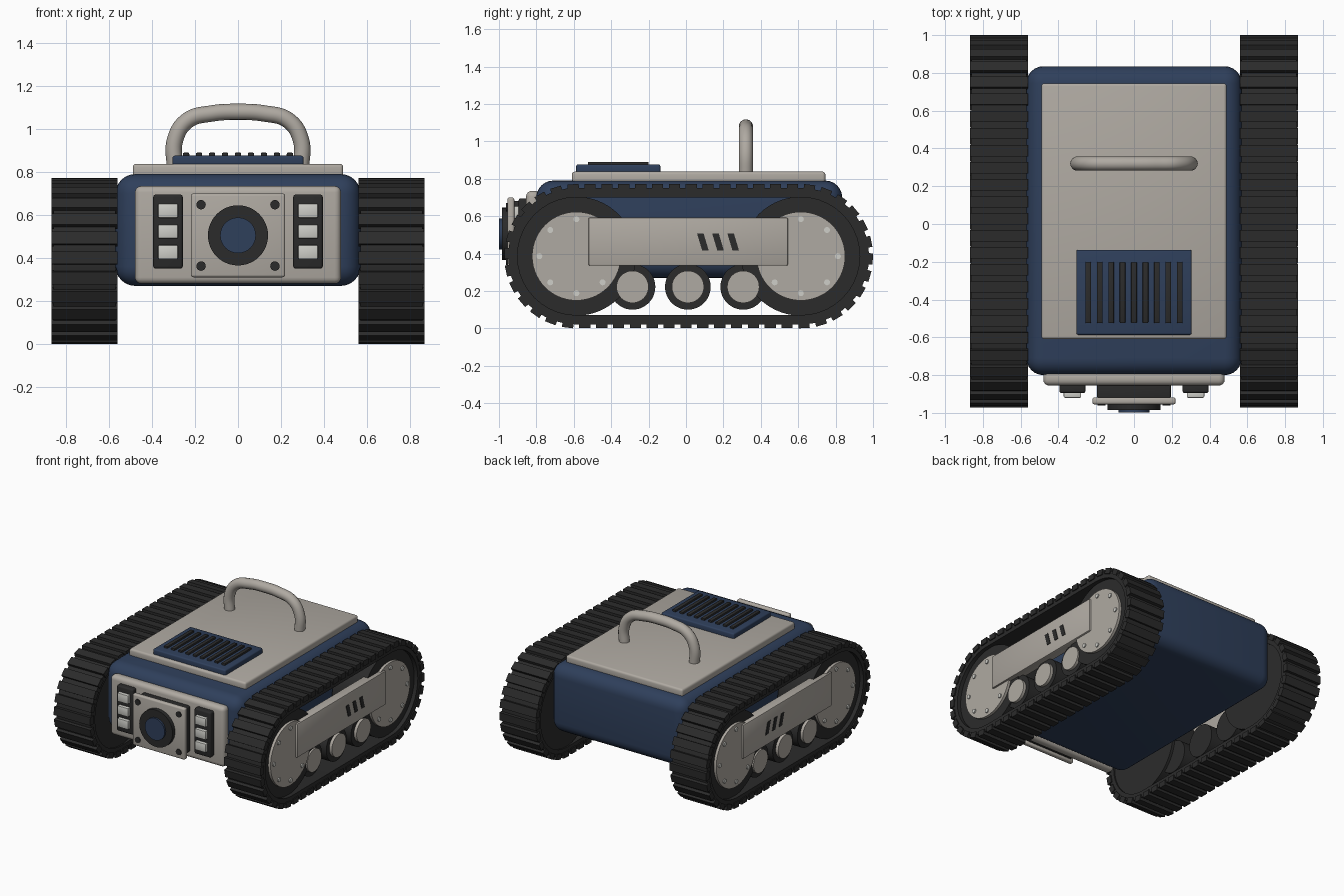
import bpy, bmesh, math
from mathutils import Matrix, Vector

if "Cube" in bpy.data.objects:
    bpy.data.objects.remove(bpy.data.objects["Cube"])


def material(name, r, g, b):
    m = bpy.data.materials.new(name)
    m.use_nodes = True
    m.diffuse_color = (r, g, b, 1)
    bsdf = m.node_tree.nodes["Principled BSDF"]
    bsdf.inputs["Base Color"].default_value = (r, g, b, 1)
    bsdf.inputs["Roughness"].default_value = 0.6
    return m


BEIGE = material("warm_grey", 0.43, 0.40, 0.36)
BLUE = material("navy_blue", 0.028, 0.05, 0.105)
DARK = material("dark_rubber", 0.024, 0.024, 0.024)
PALE = material("pale_lamp", 0.62, 0.62, 0.58)


def finish(bm, name, mat):
    bmesh.ops.recalc_face_normals(bm, faces=bm.faces)
    me = bpy.data.meshes.new(name)
    bm.to_mesh(me)
    bm.free()
    ob = bpy.data.objects.new(name, me)
    bpy.context.collection.objects.link(ob)
    me.materials.append(mat)
    bpy.ops.object.select_all(action="DESELECT")
    ob.select_set(True)
    bpy.context.view_layer.objects.active = ob
    bpy.ops.object.shade_smooth_by_angle(angle=math.radians(35))
    return ob


def box(name, mat, xs, ys, zs, bevel=0.0, segments=3):
    bm = bmesh.new()
    lo, hi = [Vector(v) for v in zip(*(sorted(p) for p in (xs, ys, zs)))]
    bmesh.ops.create_cube(bm, size=1, matrix=Matrix.Translation((lo + hi) / 2)
                          @ Matrix.Diagonal((*(hi - lo), 1)))
    if bevel:
        bmesh.ops.bevel(bm, geom=bm.edges[:], offset=bevel, segments=segments,
                        profile=0.5, affect="EDGES")
    return finish(bm, name, mat)


def disc(name, mat, axis, start, end, u, v, radius, sides=48):
    """Cylinder along X (u=y, v=z) or along Y (u=x, v=z)."""
    bm = bmesh.new()
    mid = (start + end) / 2
    if axis == "X":
        place = Matrix.Translation((mid, u, v)) @ Matrix.Rotation(math.pi / 2, 4, "Y")
    else:
        place = Matrix.Translation((u, mid, v)) @ Matrix.Rotation(math.pi / 2, 4, "X")
    bmesh.ops.create_cone(bm, cap_ends=True, segments=sides, radius1=radius,
                          radius2=radius, depth=abs(end - start), matrix=place)
    return finish(bm, name, mat)


def prism(name, mat, outline, x0, x1):
    """Extrude a (y, z) outline along X."""
    bm = bmesh.new()
    face = bm.faces.new([bm.verts.new((x0, y, z)) for y, z in outline])
    out = bmesh.ops.extrude_face_region(bm, geom=[face])
    verts = [g for g in out["geom"] if isinstance(g, bmesh.types.BMVert)]
    bmesh.ops.translate(bm, verts=verts, vec=(x1 - x0, 0, 0))
    return finish(bm, name, mat)


# Hull and top deck
box("hull", BLUE, (-0.57, 0.57), (-0.80, 0.835), (0.27, 0.79), 0.09, 6)
box("top_deck", BEIGE, (-0.49, 0.49), (-0.61, 0.745), (0.77, 0.838), 0.015)

# Vent with slats
box("vent_base", BLUE, (-0.305, 0.305), (-0.587, -0.137), (0.82, 0.876), 0.01)
for i in range(9):
    x = -0.242 + i * 0.0605
    box(f"vent_slat_{i + 1}", DARK, (x - 0.015, x + 0.015), (-0.525, -0.2),
        (0.865, 0.89), 0.005, 2)

# Carrying handle
curve = bpy.data.curves.new("handle", "CURVE")
curve.dimensions = "3D"
curve.bevel_depth = 0.038
curve.bevel_resolution = 5
curve.resolution_u = 10
half = [(0.293, 0.81), (0.293, 0.95), (0.235, 1.04), (0.12, 1.073)]
path = half + [(0, 1.08)] + [(-x, z) for x, z in reversed(half)]
spline = curve.splines.new("BEZIER")
spline.bezier_points.add(len(path) - 1)
for point, (x, z) in zip(spline.bezier_points, path):
    point.co = (x, 0.32, z)
    point.handle_left_type = point.handle_right_type = "AUTO"
curve.materials.append(BEIGE)
bpy.context.collection.objects.link(bpy.data.objects.new("handle", curve))

# Front panel and camera
box("front_panel", BEIGE, (-0.48, 0.48), (-0.855, -0.78), (0.28, 0.735), 0.03, 4)
box("camera_housing", DARK, (-0.195, 0.195), (-0.925, -0.84), (0.33, 0.68), 0.01)
box("camera_plate", BEIGE, (-0.22, 0.22), (-0.955, -0.918), (0.31, 0.70), 0.012)
disc("lens_ring", DARK, "Y", -0.985, -0.95, 0, 0.505, 0.14)
disc("lens", BLUE, "Y", -0.999, -0.96, 0, 0.505, 0.083)
for x in (-0.172, 0.172):
    for z in (0.362, 0.648):
        disc("plate_screw", DARK, "Y", -0.962, -0.945, x, z, 0.022, 20)

# Track geometry
MID_Y, HALF, AXLE_Z, RADIUS = 0.014, 0.6, 0.386, 0.385
PADS = 52


def stadium(radius, steps=20):
    pts = []
    for centre, first in ((MID_Y + HALF, -90), (MID_Y - HALF, 90)):
        for i in range(steps + 1):
            a = math.radians(first + 180 * i / steps)
            pts.append((centre + radius * math.cos(a), AXLE_Z + radius * math.sin(a)))
    return pts


def track_point(t, radius):
    """Position and outward angle at fraction t of the loop."""
    run, arc = 2 * HALF, math.pi * radius
    d = (t % 1) * 2 * (run + arc)
    flip = d >= run + arc
    d -= (run + arc) * flip
    if d < run:
        y, z, a = d - HALF, -radius, -math.pi / 2
    else:
        a = (d - run) / radius - math.pi / 2
        y, z = HALF + radius * math.cos(a), radius * math.sin(a)
    if flip:
        y, z, a = -y, -z, a + math.pi
    return MID_Y + y, AXLE_Z + z, a


def track_belt(name, x0, x1):
    bm = bmesh.new()
    rings = []
    for x, radius in ((x0, 0.365), (x1, 0.365), (x1, 0.315), (x0, 0.315)):
        rings.append([bm.verts.new((x, y, z)) for y, z in stadium(radius)])
    n = len(rings[0])
    for k in range(4):
        a, b = rings[k], rings[(k + 1) % 4]
        for i in range(n):
            j = (i + 1) % n
            bm.faces.new((a[i], a[j], b[j], b[i]))
    finish(bm, name, DARK)


def track_pads(name, x0, x1):
    bm = bmesh.new()
    for i in range(PADS):
        y, z, a = track_point((i + 0.5) / PADS, RADIUS - 0.021)
        place = (Matrix.Translation(((x0 + x1) / 2, y, z)) @ Matrix.Rotation(a, 4, "X")
                 @ Matrix.Diagonal((abs(x1 - x0), 0.042, 0.06, 1)))
        bmesh.ops.create_cube(bm, size=1, matrix=place)
    finish(bm, name, DARK)


# Parts repeated on both sides
for side, s in (("left", 1), ("right", -1)):
    # Headlamps
    box(f"{side}_lamp_housing", DARK, (s * 0.257, s * 0.395), (-0.895, -0.84),
        (0.35, 0.695), 0.012)
    for i, z in enumerate((0.427, 0.523, 0.62)):
        box(f"{side}_lamp_{i + 1}", PALE, (s * 0.28, s * 0.372), (-0.92, -0.88),
            (z - 0.033, z + 0.033), 0.006, 2)

    # Track belt and pads
    track_belt(f"{side}_track_belt", s * 0.57, s * 0.86)
    track_pads(f"{side}_track_pads", s * 0.562, s * 0.868)

    # Large end wheels with bolted hubs
    for end, y in (("front", MID_Y - HALF), ("rear", MID_Y + HALF)):
        disc(f"{side}_{end}_wheel", DARK, "X", s * 0.58, s * 0.83, y, AXLE_Z, 0.318, 56)
        disc(f"{side}_{end}_hub", BEIGE, "X", s * 0.82, s * 0.85, y, AXLE_Z, 0.237, 56)
        for k in range(8):
            a = k * math.pi / 4
            disc(f"{side}_{end}_bolt", PALE, "X", s * 0.84, s * 0.858,
                 y + 0.198 * math.cos(a), AXLE_Z + 0.198 * math.sin(a), 0.016, 16)

    # Small road wheels
    for k in (-1, 0, 1):
        y = 0.01 + k * 0.296
        disc(f"{side}_road_wheel", DARK, "X", s * 0.60, s * 0.82, y, 0.222, 0.122)
        disc(f"{side}_road_hub", BEIGE, "X", s * 0.81, s * 0.842, y, 0.222, 0.086)

    # Side bar with slanted slots
    box(f"{side}_side_bar", BEIGE, (s * 0.79, s * 0.864), (-0.522, 0.545),
        (0.335, 0.592), 0.008, 2)
    for k in range(3):
        y = 0.09 + k * 0.081
        slot = [(y - 0.031, 0.508), (y + 0.004, 0.508), (y + 0.031, 0.417), (y - 0.004, 0.417)]
        prism(f"{side}_bar_slot", DARK, slot, s * 0.86, s * 0.868)
